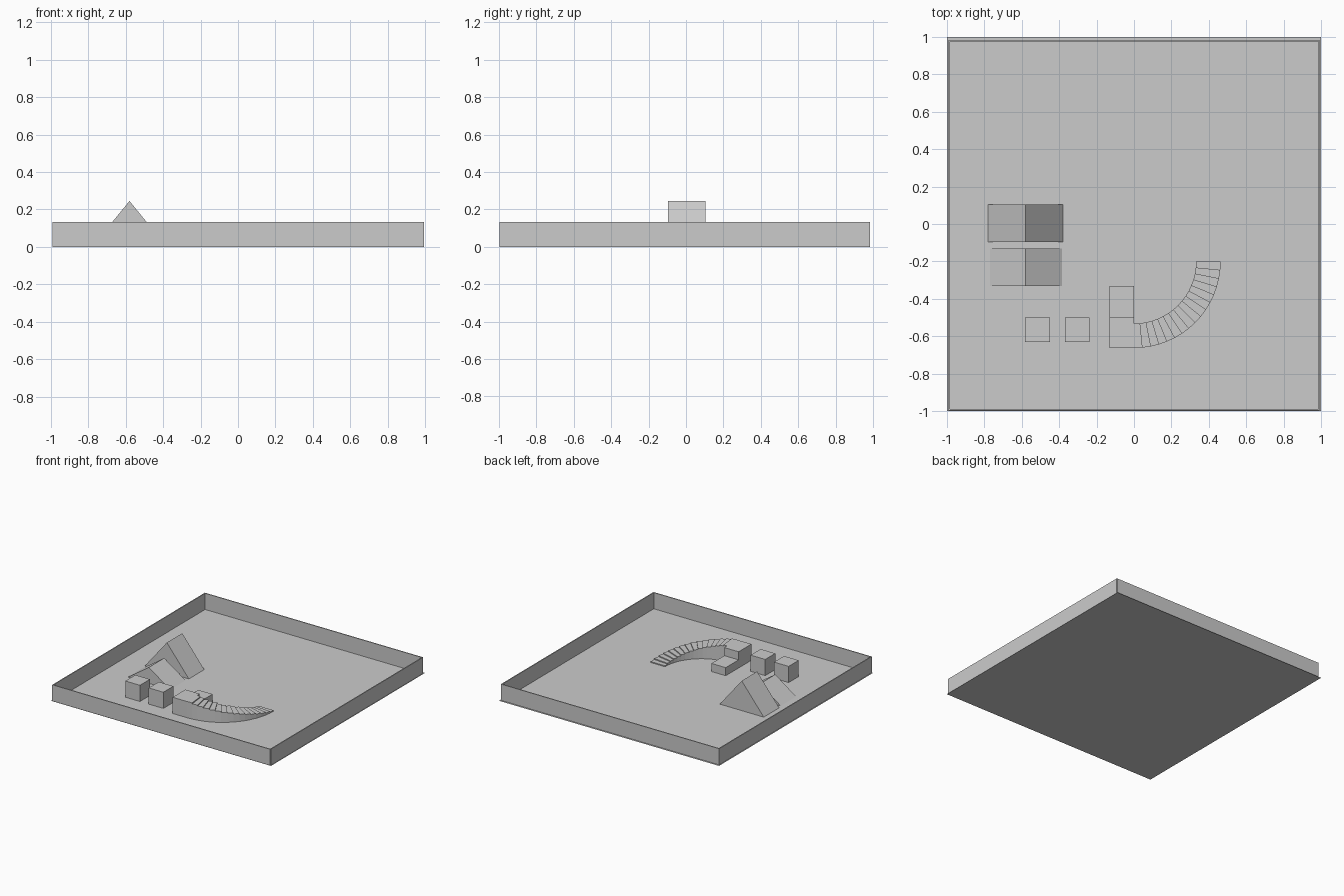
import bpy, math

if "Cube" in bpy.data.objects:
    bpy.data.objects.remove(bpy.data.objects["Cube"])

WALL_H = 0.133


def mesh_object(name, verts, faces):
    mesh = bpy.data.meshes.new(name)
    mesh.from_pydata(verts, [], faces)
    mesh.update()
    obj = bpy.data.objects.new(name, mesh)
    bpy.context.collection.objects.link(obj)
    return obj


def prism(name, bottom, top):
    """Solid between two matching loops (counter-clockwise seen from the top loop)."""
    n = len(bottom)
    faces = [tuple(reversed(range(n))), tuple(range(n, 2 * n))]
    faces += [(i, (i + 1) % n, n + (i + 1) % n, n + i) for i in range(n)]
    return mesh_object(name, bottom + top, faces)


def box(name, x0, x1, y0, y1, h):
    loop = [(x0, y0), (x1, y0), (x1, y1), (x0, y1)]
    return prism(name, [(x, y, 0) for x, y in loop], [(x, y, h) for x, y in loop])


def ridge_ramp(name, x0, xr, x1, y0, y1, h):
    profile = [(x0, 0), (xr, h), (x1, 0)]
    return prism(name, [(x, y0, z) for x, z in profile], [(x, y1, z) for x, z in profile])


# floor sheet
mesh_object("floor", [(-1, -1, 0), (1, -1, 0), (1, 1, 0), (-1, 1, 0)], [(0, 1, 2, 3)])

# thin surrounding walls
box("front_wall", -0.99, 0.99, -0.997, -0.989, WALL_H)
box("back_wall", -0.99, 0.99, 0.976, 0.984, WALL_H)
box("left_wall", -0.99, -0.982, -0.99, 0.98, WALL_H)
box("right_wall", 0.985, 0.993, -0.99, 0.98, WALL_H)

# double-sided ramps
ridge_ramp("tall_ramp", -0.78, -0.58, -0.38, -0.095, 0.105, 0.245)
ridge_ramp("low_ramp", -0.77, -0.58, -0.385, -0.33, -0.13, 0.131)

# loose cubes and the two-step platform
box("left_cube", -0.583, -0.45, -0.63, -0.5, WALL_H)
box("right_cube", -0.37, -0.237, -0.63, -0.5, WALL_H)
box("platform", -0.13, 0, -0.663, -0.497, WALL_H)
box("platform_step", -0.13, 0, -0.497, -0.33, WALL_H / 2)

# curved stair: one continuous stepped strip along a quarter circle
STEPS, CENTRE_Y, R_IN, R_OUT = 16, -0.2, 0.332, 0.463


def arc_point(radius, i, z):
    a = -math.pi / 2 * i / STEPS
    return (radius * math.cos(a), CENTRE_Y + radius * math.sin(a), z)


verts, faces = [], []
for i in range(STEPS):
    low, high = WALL_H * i / STEPS, WALL_H * (i + 1) / STEPS
    b = len(verts)
    for k in (i, i + 1):
        for r in (R_IN, R_OUT):
            verts += [arc_point(r, k, 0), arc_point(r, k, high)]
    # outward side, inward side, tread, underside
    faces += [(b + 2, b + 3, b + 7, b + 6), (b, b + 4, b + 5, b + 1),
              (b + 1, b + 5, b + 7, b + 3), (b, b + 2, b + 6, b + 4)]
    # riser above the previous tread
    c = len(verts)
    verts += [arc_point(R_IN, i, low), arc_point(R_OUT, i, low)]
    faces.append((c, b + 1, b + 3, c + 1))
faces.append((b + 4, b + 6, b + 7, b + 5))
stair = mesh_object("curved_stair", verts, faces)

# consistent outward normals on every solid
import bmesh
for obj in bpy.context.collection.objects:
    if obj.name == "floor":
        continue
    bm = bmesh.new()
    bm.from_mesh(obj.data)
    bmesh.ops.remove_doubles(bm, verts=bm.verts, dist=1e-5)
    bmesh.ops.recalc_face_normals(bm, faces=bm.faces)
    bm.to_mesh(obj.data)
    bm.free()
